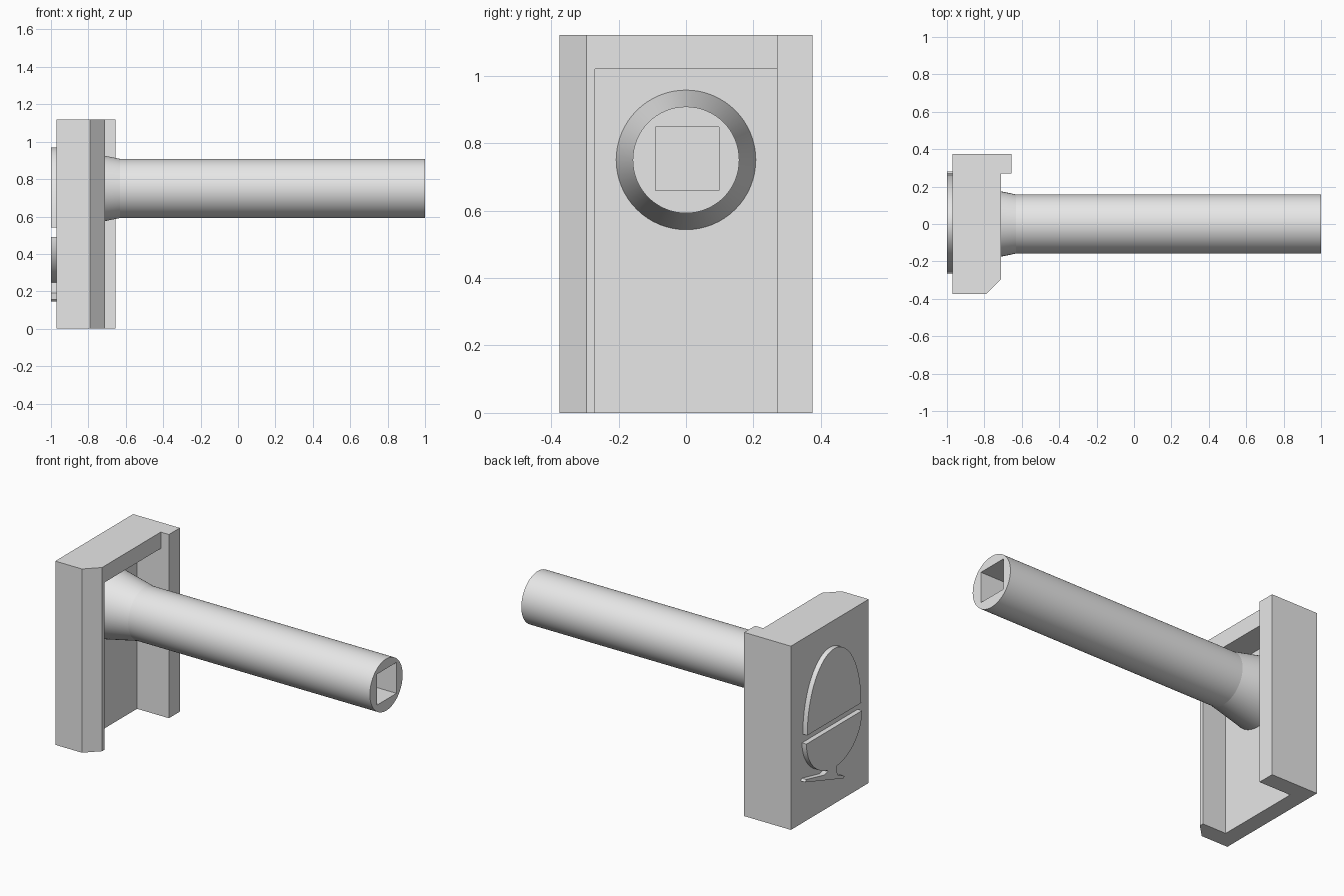
import bpy, bmesh, math
from mathutils import Matrix, Vector

if "Cube" in bpy.data.objects:
    bpy.data.objects.remove(bpy.data.objects["Cube"], do_unlink=True)

grey = bpy.data.materials.new("plain grey")
grey.use_nodes = True
grey.diffuse_color = (0.8, 0.8, 0.8, 1)
grey.node_tree.nodes["Principled BSDF"].inputs["Base Color"].default_value = (0.8, 0.8, 0.8, 1)


def finish(name, bm):
    bmesh.ops.recalc_face_normals(bm, faces=bm.faces[:])
    mesh = bpy.data.meshes.new(name)
    bm.to_mesh(mesh)
    bm.free()
    mesh.materials.append(grey)
    obj = bpy.data.objects.new(name, mesh)
    bpy.context.collection.objects.link(obj)
    return obj


def prism(name, outline, direction):
    """Extrude a flat outline of 3D points along a direction."""
    bm = bmesh.new()
    face = bm.faces.new([bm.verts.new(p) for p in outline])
    new = bmesh.ops.extrude_face_region(bm, geom=[face])["geom"]
    moved = [v for v in new if isinstance(v, bmesh.types.BMVert)]
    bmesh.ops.translate(bm, verts=moved, vec=Vector(direction))
    return finish(name, bm)


def box(name, low, high):
    (x0, y0, z0), (x1, y1, z1) = low, high
    corners = [(x0, y0, z0), (x1, y0, z0), (x1, y1, z0), (x0, y1, z0)]
    return prism(name, corners, (0, 0, z1 - z0))


def activate(obj):
    bpy.ops.object.select_all(action='DESELECT')
    obj.select_set(True)
    bpy.context.view_layer.objects.active = obj


def cut(obj, cutter):
    cutter.hide_render = True
    mod = obj.modifiers.new("cut", 'BOOLEAN')
    mod.operation = 'DIFFERENCE'
    mod.solver = 'EXACT'
    mod.object = cutter
    activate(obj)
    bpy.ops.object.modifier_apply(modifier=mod.name)
    bpy.data.objects.remove(cutter, do_unlink=True)


# Mounting block: chamfered on one side, lipped on the other, hollow and open below
block_plan = [(-.97, -.375), (-.79, -.375), (-.71, -.295), (-.71, .27),
              (-.655, .27), (-.655, .375), (-.97, .375)]
block = prism("mounting_block", [(x, y, 0) for x, y in block_plan], (0, 0, 1.12))
cut(block, box("recess_cutter", (-.87, -.27, -.2), (-.5, .27, 1.02)))

# Shaft: lathed about x, flared where it meets the block
AXIS_Z = 0.75
bm = bmesh.new()
path = [bm.verts.new((x, 0, r)) for x, r in [(-.88, .209), (-.63, .158), (1, .158)]]
edges = [bm.edges.new(pair) for pair in zip(path, path[1:])]
bmesh.ops.spin(bm, geom=path + edges, cent=(0, 0, 0), axis=(1, 0, 0),
               angle=2 * math.pi, steps=64, use_merge=True)
bmesh.ops.remove_doubles(bm, verts=bm.verts[:], dist=1e-4)
bmesh.ops.holes_fill(bm, edges=[e for e in bm.edges if e.is_boundary], sides=0)
bmesh.ops.transform(bm, verts=bm.verts[:], matrix=Matrix.Translation((0, 0, AXIS_Z)))
shaft = finish("flared_shaft", bm)

# Square socket in the free end of the shaft
cut(shaft, box("socket_cutter", (.4, -.09, .66), (1.2, .098, .848)))
activate(shaft)
bpy.ops.object.shade_smooth_by_angle(angle=math.radians(10))


# Raised ornament on the outer face: dome, then bowl with a slanted foot
def relief(name, outline):
    obj = prism(name, [(-1, y, z) for y, z in outline], (.035, 0, 0))
    activate(obj)
    bpy.ops.object.shade_smooth_by_angle(angle=math.radians(25))


def arc(start, end, height, base, steps, half_width):
    for i in range(steps + 1):
        a = math.radians(start + (end - start) * i / steps)
        yield half_width * math.cos(a), base + height * math.sin(a)


relief("dome_relief", list(arc(0, 180, .43, .54, 40, .26)))

foot = [(.02, .215), (-.03, .19), (-.10, .155), (-.09, .145),
        (.28, .262), (.27, .275), (.10, .237), (.06, .245)]
bowl_right = list(arc(180, 265, .245, .49, 20, .268))
bowl_left = list(arc(284, 360, .245, .49, 20, .268))
relief("bowl_relief", bowl_right + foot[1:] + bowl_left)
